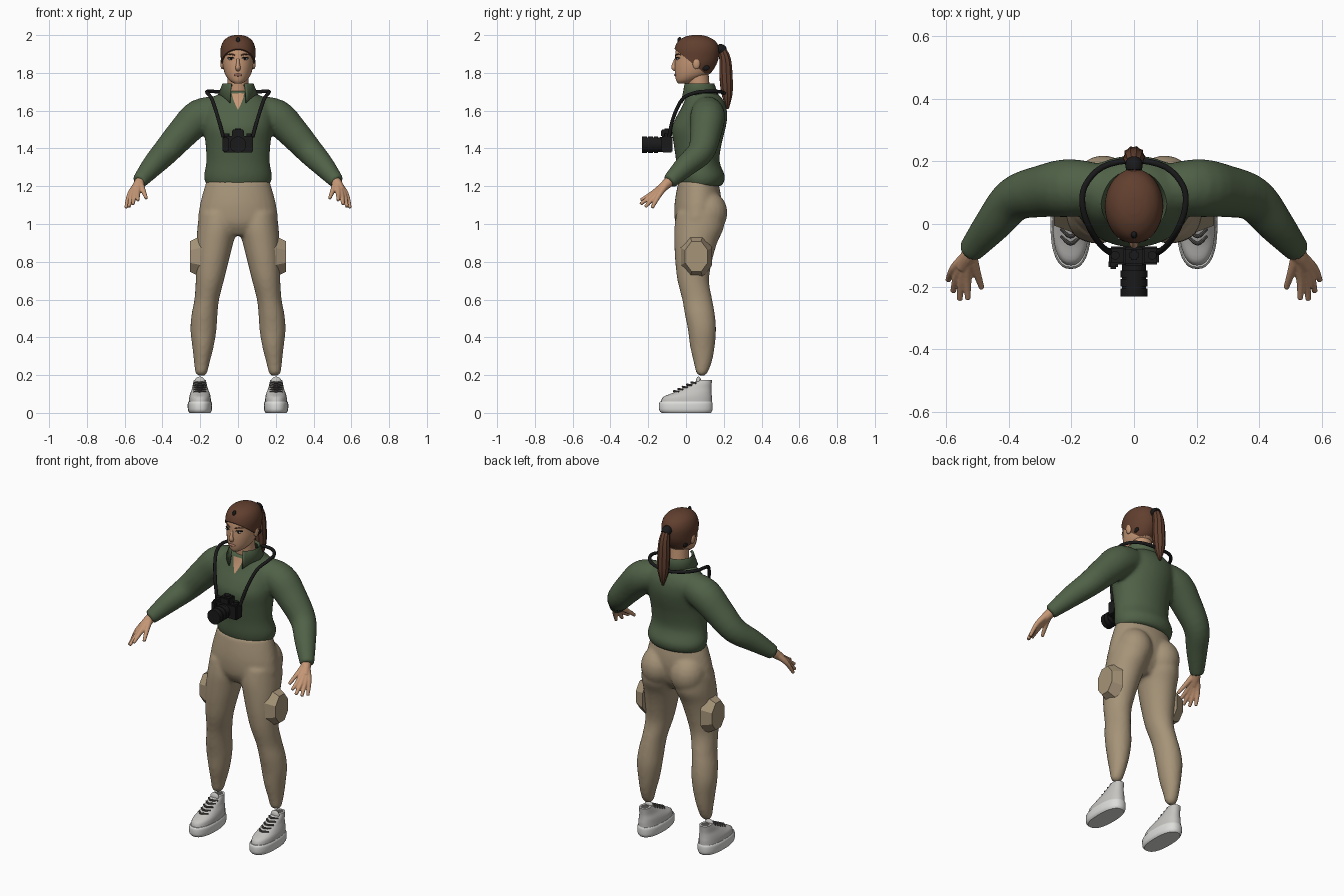
import bpy, bmesh, math
from mathutils import Vector, Matrix

old = bpy.data.objects.get("Cube")
if old:
    bpy.data.objects.remove(old, do_unlink=True)


def material(name, r, g, b):
    m = bpy.data.materials.new(name)
    m.use_nodes = True
    m.diffuse_color = (r, g, b, 1)
    bsdf = next(n for n in m.node_tree.nodes if n.type == 'BSDF_PRINCIPLED')
    bsdf.inputs["Base Color"].default_value = (r, g, b, 1)
    bsdf.inputs["Roughness"].default_value = 0.8
    return m


GREEN = material("shirt green", .08, .12, .063)
TAN = material("trouser tan", .38, .295, .19)
SKIN = material("skin", .56, .31, .18)
HAIR = material("hair brown", .12, .05, .028)
BLACK = material("black", .01, .01, .011)
GREY = material("shoe grey", .56, .55, .53)
WHITE = material("sole white", .72, .72, .7)
LACE = material("lace grey", .09, .085, .08)
LIP = material("lip", .42, .19, .13)
EYE = material("eye white", .75, .72, .68)
BOTH = (1, -1)


def spline(pts, k=4):
    """Catmull-Rom interpolation of tuples of any length."""
    p = [Vector(q) for q in [pts[0], *pts, pts[-1]]]
    out = []
    for a, b, c, d in zip(p, p[1:], p[2:], p[3:]):
        for i in range(k):
            t = i / k
            out.append((2 * b + (c - a) * t + (2 * a - 5 * b + 4 * c - d) * t ** 2
                        + (3 * b - a - 3 * c + d) * t ** 3) / 2)
    return out + [p[-1]]


def skin_rings(bm, rings):
    """Bridge successive rings of points and cap both ends."""
    vs = [[bm.verts.new(c) for c in ring] for ring in rings]
    n = len(vs[0])
    for lo, hi in zip(vs, vs[1:]):
        for i in range(n):
            j = (i + 1) % n
            bm.faces.new((lo[i], lo[j], hi[j], hi[i]))
    bm.faces.new(vs[0])
    bm.faces.new(vs[-1])


def loft(bm, rows, sides=(1,), n=32, power=2.0, grow=0.0):
    """Stack ovals given as (z, x min, x max, y front, y back)."""
    def bend(v):
        return math.copysign(abs(v) ** (2 / power), v)
    for s in sides:
        rings = []
        for z, x0, x1, y0, y1 in spline(rows):
            ring = []
            for i in range(n):
                a = math.tau * i / n
                x = (x0 + x1) / 2 + ((x1 - x0) / 2 + grow) * bend(math.cos(a))
                y = (y0 + y1) / 2 + ((y1 - y0) / 2 + grow) * bend(math.sin(a))
                ring.append((s * x, y, z + grow))
            rings.append(ring)
        skin_rings(bm, rings)


def body(rows):
    return [(z, -w, w, f, b) for z, w, f, b in rows]


def tube(bm, pts, sides=(1,), n=12, ridge=0.0):
    """Round tube along (x, y, z, radius) points."""
    for s in sides:
        path = spline(pts)
        co = [Vector((s * p[0], p[1], p[2])) for p in path]
        up, rings = None, []
        for i, c in enumerate(co):
            t = (co[min(i + 1, len(co) - 1)] - co[max(i - 1, 0)]).normalized()
            up = t.orthogonal() if up is None else up - t * up.dot(t)
            up.normalize()
            side = t.cross(up)
            ring = []
            for j in range(n):
                a = math.tau * j / n
                r = path[i][3] * (1 + ridge * math.cos(n / 2 * a))
                ring.append(c + (up * math.cos(a) + side * math.sin(a)) * r)
            rings.append(ring)
        skin_rings(bm, rings)


def ball(bm, loc, size, sides=(1,)):
    for s in sides:
        m = Matrix.Translation((s * loc[0], loc[1], loc[2])) @ Matrix.Diagonal((*size, 1))
        bmesh.ops.create_uvsphere(bm, u_segments=20, v_segments=12, radius=1, matrix=m)


def box(bm, loc, size):
    m = Matrix.Translation(loc) @ Matrix.Diagonal((*size, 1))
    bmesh.ops.create_cube(bm, size=1, matrix=m)


def finish(bm, name, mat, voxel=0, smooth=0, angle=40):
    bmesh.ops.recalc_face_normals(bm, faces=bm.faces)
    me = bpy.data.meshes.new(name)
    bm.to_mesh(me)
    bm.free()
    me.materials.append(mat)
    for p in me.polygons:
        p.use_smooth = True
    me.set_sharp_from_angle(angle=math.radians(angle))
    ob = bpy.data.objects.new(name, me)
    bpy.context.scene.collection.objects.link(ob)
    if voxel:
        r = ob.modifiers.new("blend", 'REMESH')
        r.mode, r.voxel_size, r.use_smooth_shade = 'VOXEL', voxel, True
        sm = ob.modifiers.new("soften", 'SMOOTH')
        sm.factor, sm.iterations = .5, smooth
    return ob


def part(name, mat, maker, *args, **kw):
    bm = bmesh.new()
    maker(bm, *args, **kw)
    return finish(bm, name, mat)


# Shirt: torso and sleeves blended together
bm = bmesh.new()
loft(bm, body([(1.2, .165, -.03, .19), (1.25, .18, -.045, .207), (1.33, .168, -.052, .178),
               (1.42, .172, -.065, .188), (1.5, .182, -.075, .208), (1.56, .187, -.055, .218),
               (1.62, .182, -.022, .213), (1.67, .13, -.002, .188), (1.705, .08, .005, .145)]))
tube(bm, [(.08, .11, 1.605, .075), (.2, .115, 1.57, .093), (.29, .105, 1.485, .084),
          (.38, .08, 1.385, .072), (.45, 0, 1.31, .06), (.525, -.09, 1.222, .04)], BOTH, n=20)
shirt = finish(bm, "shirt", GREEN, voxel=.011, smooth=6)

# Open collar with pointed flaps
bm = bmesh.new()
rows = []
for i in range(33):
    a = math.radians(25 + 310 * i / 32)
    dip = max(0, math.cos(a)) ** 4
    rows.append([bm.verts.new((r * math.sin(a), .067 - r * math.cos(a), z)) for r, z in
                 ((.07, 1.735), (.082, 1.745), (.105 - .003 * dip, 1.685 - .065 * dip))])
for a, b in zip(rows, rows[1:]):
    for j in range(2):
        bm.faces.new((a[j], b[j], b[j + 1], a[j + 1]))
collar = finish(bm, "collar", GREEN)
collar.modifiers.new("thickness", 'SOLIDIFY').thickness = .008

# Bare skin in the open neckline, laid onto the shirt
bm = bmesh.new()
rows = []
for i in range(9):
    w = .042 * (1 - i / 8) + .001
    rows.append([bm.verts.new((w * j / 3, -.03, 1.705 - .1 * i / 8)) for j in range(-3, 4)])
for a, b in zip(rows, rows[1:]):
    for j in range(6):
        bm.faces.new((a[j], b[j], b[j + 1], a[j + 1]))
opening = finish(bm, "neckline", SKIN)
wrap = opening.modifiers.new("lay on shirt", 'SHRINKWRAP')
wrap.target, wrap.offset, wrap.wrap_mode = shirt, .004, 'ABOVE_SURFACE'

# Trousers: hips, seat and legs blended together
bm = bmesh.new()
loft(bm, body([(1.225, .168, -.04, .17), (1.15, .19, -.055, .185), (1.08, .205, -.062, .185),
               (1.0, .205, -.055, .165), (.94, .11, -.02, .12)]))
ball(bm, (.098, .115, 1.06), (.1, .105, .115), BOTH)
loft(bm, [(1.06, .012, .205, -.05, .2), (.98, .006, .215, -.062, .2), (.9, .025, .22, -.062, .165),
          (.8, .05, .223, -.057, .137), (.7, .075, .224, -.045, .122), (.6, .1, .231, -.02, .139),
          (.52, .109, .246, -.006, .153), (.44, .114, .252, .01, .159), (.35, .129, .242, .022, .152),
          (.27, .149, .233, .04, .137), (.215, .162, .227, .053, .115), (.198, .175, .213, .067, .1)],
     BOTH)
finish(bm, "trousers", TAN, voxel=.011, smooth=5)

# Octagonal thigh pockets
bm = bmesh.new()
for s in BOTH:
    m = (Matrix.Translation((s * .224, .055, .828)) @ Matrix.Rotation(s * math.pi / 2, 4, 'Y')
         @ Matrix.Diagonal((.121, .09, 1, 1)) @ Matrix.Rotation(math.pi / 8, 4, 'Z'))
    bmesh.ops.create_cone(bm, cap_ends=True, segments=8, radius1=1, radius2=.72,
                          depth=.062, matrix=m)
finish(bm, "thigh_pockets", TAN, angle=20)

# Hands: every finger starts at the wrist so the palm forms between them
bm = bmesh.new()
wrist = (.522, -.095, 1.222, .022)
tube(bm, [(.505, -.07, 1.243, .028), (.528, -.105, 1.21, .027), (.548, -.14, 1.178, .02)], BOTH)
for knuckle, tip in (((.573, -.14, 1.157), (.593, -.18, 1.085)),
                     ((.561, -.156, 1.156), (.577, -.216, 1.09)),
                     ((.547, -.167, 1.16), (.556, -.242, 1.105)),
                     ((.531, -.17, 1.167), (.53, -.24, 1.126)),
                     ((.505, -.145, 1.185), (.485, -.205, 1.135))):
    tube(bm, [wrist, (*knuckle, .0145), (*tip, .009)], BOTH)
finish(bm, "hands", SKIN, voxel=.004, smooth=2)

# Head, neck and face
head = body([(1.745, .022, -.043, .02), (1.76, .045, -.052, .06), (1.79, .067, -.058, .12),
             (1.83, .079, -.06, .15), (1.87, .084, -.058, .165), (1.92, .085, -.054, .168),
             (1.96, .071, -.035, .15), (1.984, .043, .002, .11), (1.993, .012, .04, .075)])
part("head", SKIN, loft, head)
part("neck", SKIN, tube, [(0, .08, 1.62, .062), (0, .072, 1.7, .056), (0, .062, 1.81, .056)], n=24)
part("nose", SKIN, tube, [(0, -.054, 1.875, .007), (0, -.064, 1.845, .01),
                          (0, -.064, 1.828, .014), (0, -.054, 1.815, .01)])
part("ears", SKIN, ball, (.083, .055, 1.85), (.011, .02, .03), BOTH)
part("lips", LIP, ball, (0, -.057, 1.789), (.022, .006, .007))
part("eyes", EYE, ball, (.036, -.045, 1.873), (.016, .006, .006), BOTH)
part("pupils", BLACK, ball, (.036, -.049, 1.873), (.006, .004, .006), BOTH)
part("lashes", BLACK, tube, [(.018, -.053, 1.876, .002), (.036, -.05, 1.881, .004),
                             (.056, -.033, 1.878, .003)], BOTH, n=8)
part("eyebrows", HAIR, tube, [(.016, -.055, 1.893, .003), (.038, -.046, 1.899, .004),
                              (.06, -.026, 1.895, .002)], BOTH, n=8)

# Hair cap sliced along a sloping hairline, with a tied ponytail
bm = bmesh.new()
loft(bm, head, n=40, grow=.007)
bmesh.ops.bisect_plane(bm, geom=[*bm.verts, *bm.edges, *bm.faces], plane_co=(0, 0, 1.878),
                       plane_no=(0, .63, .78), clear_inner=True)
bmesh.ops.holes_fill(bm, edges=[e for e in bm.edges if e.is_boundary], sides=0)
finish(bm, "hair", HAIR)
part("ponytail", HAIR, tube, [(0, .155, 1.925, .02), (0, .188, 1.92, .022), (0, .207, 1.87, .03),
                              (0, .212, 1.78, .034), (0, .217, 1.69, .029), (0, .221, 1.61, .006)],
     n=20, ridge=.06)
part("hair_tie", BLACK, tube, [(0, .172, 1.927, .026), (0, .186, 1.925, .028), (0, .197, 1.914, .026)])
bm = bmesh.new()
ball(bm, (0, -.034, 1.97), (.01, .012, .02))
ball(bm, (.07, .103, 1.827), (.006, .022, .014), BOTH)
finish(bm, "hair_clips", BLACK)

# Shoes
part("shoe_soles", WHITE, loft, [(0, .146, .257, -.13, .132), (.015, .138, .265, -.142, .14),
                                 (.048, .137, .266, -.143, .141), (.06, .142, .261, -.137, .137)],
     BOTH, power=2.4)
part("shoe_uppers", GREY, loft, [(.05, .143, .26, -.134, .137), (.083, .145, .258, -.122, .137),
                                 (.105, .15, .252, -.072, .135), (.13, .16, .243, -.02, .134),
                                 (.155, .166, .238, .03, .136), (.173, .17, .234, .062, .138)],
     BOTH, power=2.3)
part("shoe_tongues", GREY, ball, (.202, .066, .166), (.028, .014, .026), BOTH)
part("shoe_openings", LACE, ball, (.202, .105, .172), (.025, .026, .003), BOTH)
bm = bmesh.new()
for i in range(5):
    y, z = .032 - .023 * i, .157 - .0115 * i
    tube(bm, [(.171, y + .022, z, .005), (.202, y - .003, z + .004, .006),
              (.233, y + .022, z, .005)], BOTH, n=8)
finish(bm, "shoe_laces", LACE)

# Camera: body, viewfinder hump, grip, dials and lens
bm = bmesh.new()
box(bm, (0, -.1, 1.423), (.16, .058, .088))
box(bm, (0, -.103, 1.48), (.066, .058, .04))
box(bm, (-.066, -.128, 1.42), (.03, .03, .08))
box(bm, (0, -.1, 1.502), (.03, .03, .006))
bmesh.ops.bevel(bm, geom=list(bm.edges), offset=.006, segments=2, affect='EDGES')
for x in (-.06, .058):
    bmesh.ops.create_cone(bm, cap_ends=True, segments=16, radius1=.014, radius2=.014, depth=.014,
                          matrix=Matrix.Translation((x, -.1, 1.472)))
for y0, y1, r in ((-.12, -.15, .038), (-.148, -.17, .043), (-.168, -.178, .039),
                  (-.176, -.2, .043), (-.198, -.208, .039), (-.206, -.232, .043)):
    m = Matrix.Translation((0, (y0 + y1) / 2, 1.42)) @ Matrix.Rotation(math.pi / 2, 4, 'X')
    bmesh.ops.create_cone(bm, cap_ends=True, segments=28, radius1=r, radius2=r,
                          depth=y0 - y1, matrix=m)
finish(bm, "camera", BLACK, angle=30)

# Neck strap
half = [(.078, -.09, 1.46), (.105, -.068, 1.56), (.138, -.02, 1.66), (.163, .05, 1.695),
        (.157, .12, 1.702), (.1, .182, 1.7)]
loop = half + [(0, .203, 1.692)] + [(-x, y, z) for x, y, z in reversed(half)]
part("camera_strap", BLACK, tube, [(*p, .0095) for p in loop], n=10)
